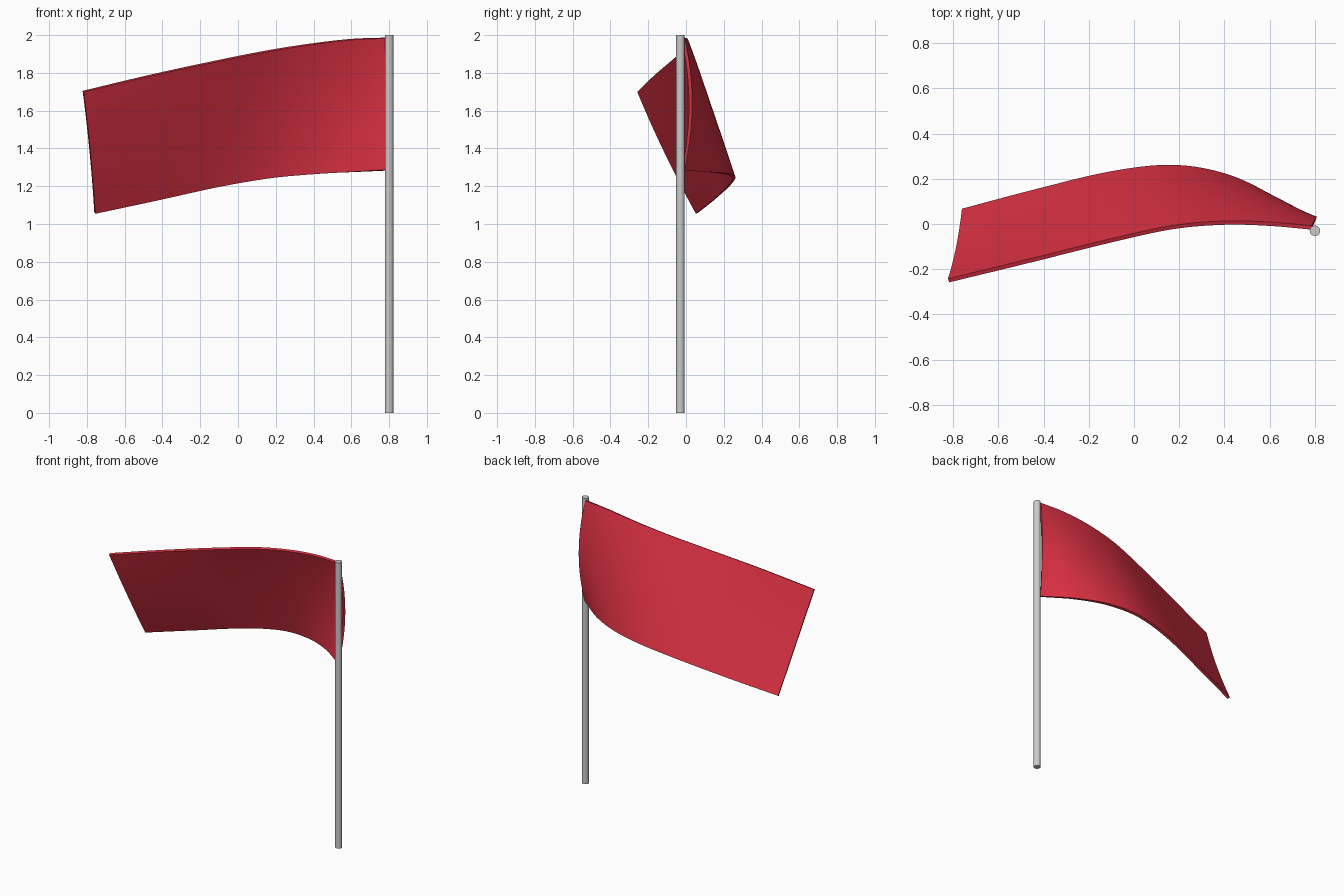
import bpy, bmesh
from mathutils import Vector

if "Cube" in bpy.data.objects:
    bpy.data.objects.remove(bpy.data.objects["Cube"])

# Pole
bpy.ops.mesh.primitive_cylinder_add(vertices=32, radius=0.023, depth=2, location=(0.8, -0.03, 1))
pole = bpy.context.object
pole.name = "pole"
bpy.ops.object.shade_smooth_by_angle()

# Flag guide lines, from the pole to the free end
TOP = [(0.785, -0.016, 1.985), (0.6, 0.0, 1.977), (0.4, 0.005, 1.954), (0.17, -0.015, 1.918),
       (-0.1, -0.073, 1.865), (-0.45, -0.16, 1.79), (-0.82, -0.25, 1.702)]
MIDDLE = [(0.805, 0.024, 1.635), (0.61, 0.095, 1.62), (0.4, 0.13, 1.605), (0.17, 0.13, 1.58),
          (-0.095, 0.08, 1.535), (-0.44, -0.015, 1.46), (-0.783, -0.105, 1.378)]
BOTTOM = [(0.785, -0.016, 1.285), (0.6, 0.122, 1.275), (0.4, 0.215, 1.265), (0.17, 0.253, 1.245),
          (-0.1, 0.225, 1.2), (-0.43, 0.147, 1.128), (-0.758, 0.06, 1.058)]


def along(points, t):
    """Smooth curve through the points, t from 0 to 1."""
    p = [Vector(q) for q in points]
    p = [2 * p[0] - p[1]] + p + [2 * p[-1] - p[-2]]
    s = t * (len(points) - 1)
    i = min(int(s), len(points) - 2)
    u = s - i
    a, b, c, d = p[i:i + 4]
    return 0.5 * (2 * b + (c - a) * u + (2 * a - 5 * b + 4 * c - d) * u ** 2
                  + (3 * b - a - 3 * c + d) * u ** 3)


# Flag cloth
COLS, ROWS = 60, 24
bm = bmesh.new()
grid = []
for i in range(COLS + 1):
    a, m, b = (along(line, i / COLS) for line in (TOP, MIDDLE, BOTTOM))
    column = []
    for j in range(ROWS + 1):
        v = j / ROWS
        column.append(bm.verts.new(a * (1 - v) * (1 - 2 * v) + m * 4 * v * (1 - v) + b * v * (2 * v - 1)))
    grid.append(column)
for i in range(COLS):
    for j in range(ROWS):
        bm.faces.new((grid[i][j], grid[i + 1][j], grid[i + 1][j + 1], grid[i][j + 1]))
bmesh.ops.recalc_face_normals(bm, faces=bm.faces)
mesh = bpy.data.meshes.new("flag")
bm.to_mesh(mesh)
bm.free()
flag = bpy.data.objects.new("flag", mesh)
bpy.context.collection.objects.link(flag)

# Cloth thickness and colour
solid = flag.modifiers.new("thickness", "SOLIDIFY")
solid.thickness = 0.018
solid.offset = 0
red = bpy.data.materials.new("red cloth")
red.diffuse_color = (0.7, 0.03, 0.055, 1)
red.use_nodes = True
red.node_tree.nodes["Principled BSDF"].inputs["Base Color"].default_value = red.diffuse_color
mesh.materials.append(red)
bpy.ops.object.select_all(action='DESELECT')
flag.select_set(True)
bpy.context.view_layer.objects.active = flag
bpy.ops.object.modifier_apply(modifier="thickness")
bpy.ops.object.shade_smooth_by_angle()
